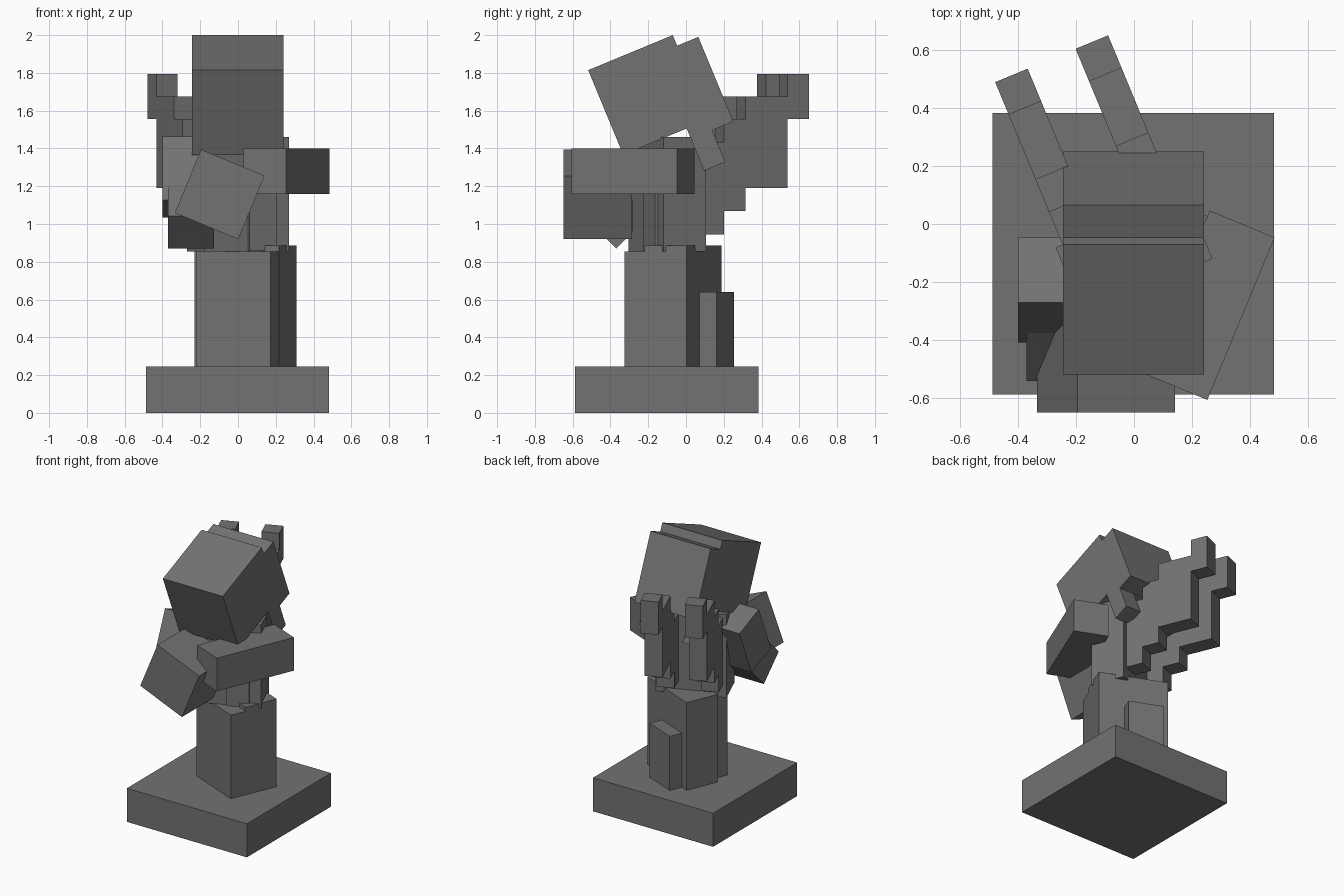
import bpy
import math
from mathutils import Vector, Matrix

if "Cube" in bpy.data.objects:
    bpy.data.objects.remove(bpy.data.objects["Cube"])

U = 0.0606  # one block unit
T = math.radians(22.5)

stone = bpy.data.materials.new("grey_stone")
stone.diffuse_color = (0.17, 0.17, 0.17, 1)
stone.use_nodes = True
stone.node_tree.nodes["Principled BSDF"].inputs["Base Color"].default_value = stone.diffuse_color


def box(name, lo, hi, origin=(0, 0, 0), axis='Z', angle=0.0):
    """Box from local corner lo to hi, turned about an axis, then moved to origin."""
    lo, hi = Vector(lo), Vector(hi)
    bpy.ops.mesh.primitive_cube_add(size=1)
    ob = bpy.context.object
    ob.name = ob.data.name = name
    ob.data.transform(Matrix.Translation((lo + hi) / 2)
                      @ Matrix.Diagonal((*(hi - lo), 1)))
    ob.matrix_world = Matrix.Translation(origin) @ Matrix.Rotation(angle, 4, axis)
    ob.data.materials.append(stone)
    return ob


# plinth
box("plinth", (-0.487, -0.587, 0), (0.483, 0.383, 0.245))

# legs, turned to the right
legs = (0, 0, 0)
box("front_leg", (-0.142, -0.236, 0.245), (0.283, 0.006, 0.855), legs, 'Z', -T)
box("back_leg", (-0.2, -0.121, 0.245), (0.285, 0.122, 0.885), legs, 'Z', -T)
box("rear_foot", (-0.141, 0.1, 0.245), (0.106, 0.218, 0.64), legs, 'Z', -T)

# torso, turned to the left
torso = (0, -0.1, 0)
box("torso", (-4 * U, -2 * U, 0.854), (4 * U, 2 * U, 1.46), torso, 'Z', T)
box("chest_strip", (0.0075, -0.1385, 0.857), (0.165, -0.1, 1.4), torso, 'Z', T)

# stepped wings: (near, far, bottom, top)
steps = [(2, 4, 0.945, 1.435), (4, 6, 1.07, 1.555),
         (6, 10, 1.19, 1.675), (10, 12, 1.555, 1.795)]
prof = [(2 * U, steps[0][2])]
for i, (a, b, lo, hi) in enumerate(steps):
    prof += [(a * U, lo), (b * U, lo)] if i else [(b * U, lo)]
for a, b, lo, hi in reversed(steps):
    prof += [(b * U, hi), (a * U, hi)]
for side, cx in (("left", -0.156), ("right", 0.144)):
    n = len(prof)
    verts = [(cx + s * U, y, z) for s in (-1, 1) for y, z in prof]
    faces = [tuple(range(n))[::-1], tuple(range(n, 2 * n))]
    faces += [(i, (i + 1) % n, n + (i + 1) % n, n + i) for i in range(n)]
    me = bpy.data.meshes.new(side + "_wing")
    me.from_pydata(verts, [], faces)
    me.materials.append(stone)
    wing = bpy.data.objects.new(side + "_wing", me)
    bpy.context.collection.objects.link(wing)
    wing.matrix_world = Matrix.Translation(torso) @ Matrix.Rotation(T, 4, 'Z')

# head and hair, tipped forward about the top rear edge of the head
crown = (-0.002, -0.07, 2.0)
box("head", (-4 * U, -8 * U, -8 * U), (4 * U, 0, 0), crown, 'X', T)
box("back_hair", (-4 * U, 0, -9 * U), (4 * U, 2 * U, -U), crown, 'X', T)
for side, x in (("left", -4 * U), ("right", 2 * U)):
    box(side + "_hair_lock", (x, -2 * U, -12 * U), (x + 2 * U, 0, -8 * U), crown, 'X', T)

# right arm, reaching across the front
box("right_arm", (-2 * U, -5 * U, 1.158), (2 * U, 5 * U, 1.4), (0.257, -0.28, 0), 'Z', -T)

# left arm, bent at the elbow
box("left_upper_arm", (0, 0, -6 * U), (4 * U, 4 * U, 0), (-0.4, -0.27, 1.462), 'X', -T)
box("left_forearm", (0, 0, 0), (4 * U, 4 * U, 4 * U), (-0.37, -0.5415, 1.0415),
    'X', -math.pi / 4)

# block in the left hand
box("held_block", (-3 * U, -3 * U, -3 * U), (3 * U, 3 * U, 3 * U),
    (-0.097, -0.468, 1.157), 'Y', T)
